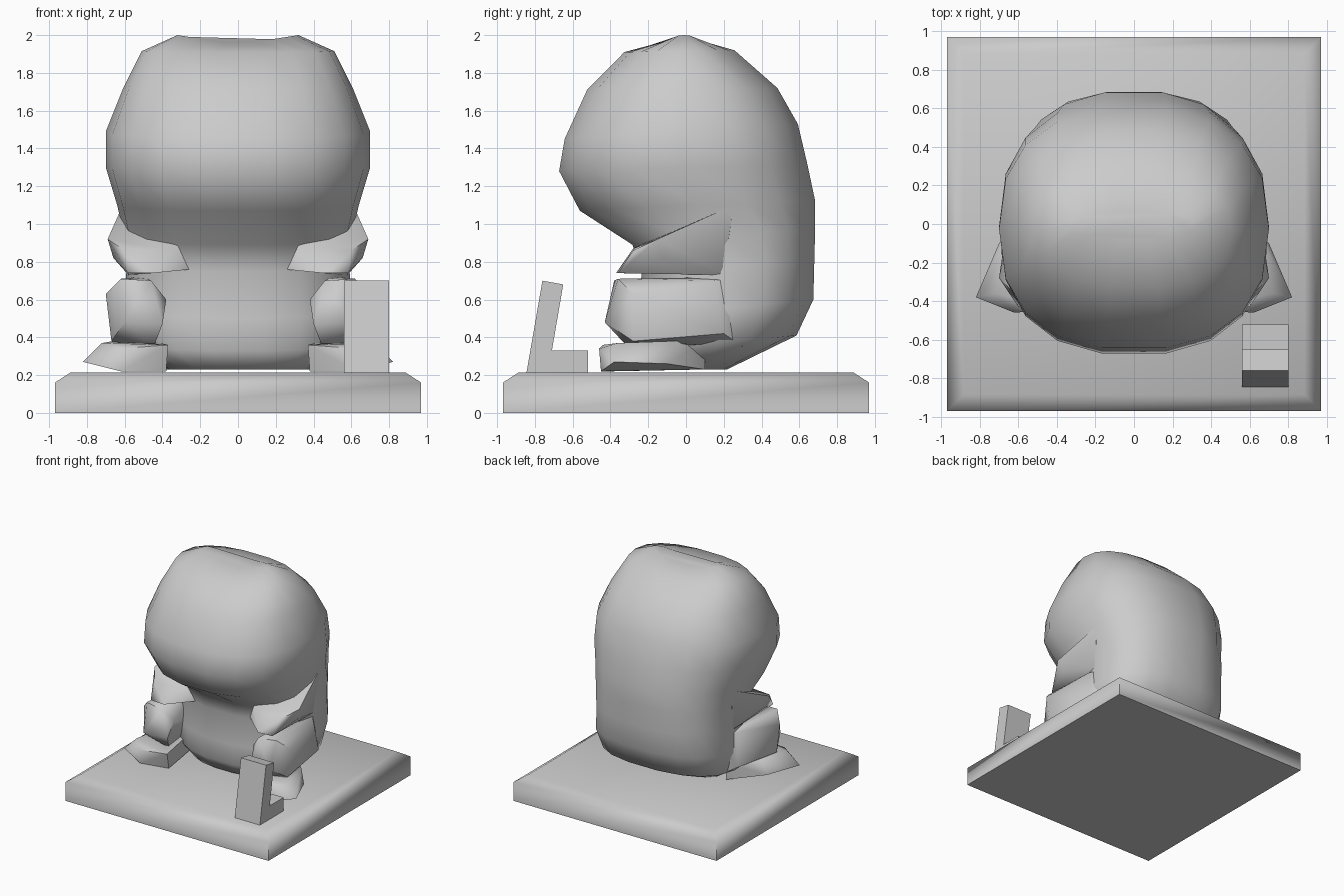
import bpy, bmesh, math
from mathutils import Vector

if "Cube" in bpy.data.objects:
    bpy.data.objects.remove(bpy.data.objects["Cube"])

grey = bpy.data.materials.new("light grey")
grey.diffuse_color = (0.6, 0.6, 0.6, 1)
grey.use_nodes = True
grey.node_tree.nodes["Principled BSDF"].inputs["Base Color"].default_value = grey.diffuse_color


def finish(name, bm, angle):
    bmesh.ops.recalc_face_normals(bm, faces=bm.faces)
    mesh = bpy.data.meshes.new(name)
    bm.to_mesh(mesh)
    bm.free()
    mesh.materials.append(grey)
    obj = bpy.data.objects.new(name, mesh)
    bpy.context.collection.objects.link(obj)
    bpy.ops.object.select_all(action='DESELECT')
    obj.select_set(True)
    bpy.context.view_layer.objects.active = obj
    bpy.ops.object.shade_smooth_by_angle(angle=math.radians(angle))
    return obj


def loft(name, rings, angle):
    bm = bmesh.new()
    rows = [[bm.verts.new(p) for p in ring] for ring in rings]
    for a, b in zip(rows, rows[1:]):
        for i in range(len(a)):
            j = (i + 1) % len(a)
            bm.faces.new((a[i], a[j], b[j], b[i]))
    bm.faces.new(rows[0])
    bm.faces.new(rows[-1])
    return finish(name, bm, angle)


def hull_pair(name, points, angle):
    # faceted limb on both sides
    for side, s in (("right", 1), ("left", -1)):
        bm = bmesh.new()
        for x, y, z in points:
            bm.verts.new((x * s, y, z))
        bmesh.ops.convex_hull(bm, input=bm.verts)
        loose = [v for v in bm.verts if not v.link_faces]
        bmesh.ops.delete(bm, geom=loose, context='VERTS')
        finish(f"{side}_{name}", bm, angle)


# Square plinth with chamfered top rim
def square(r, z):
    return [(-r, -r, z), (r, -r, z), (r, r, z), (-r, r, z)]


loft("plinth", [square(0.97, 0), square(0.97, 0.16), square(0.885, 0.215)], 62)


# Head and hunched body: tilted rounded sections
def section(zf, yf, zb, yb, half_w, n=18, power=0.82):
    pts = []
    for i in range(n):
        a = 2 * math.pi * i / n
        c, s = math.cos(a), math.sin(a)
        x = half_w * math.copysign(abs(c) ** power, c)
        t = 0.5 + 0.5 * math.copysign(abs(s) ** power, s)
        z = zf + (zb - zf) * t
        if z > 1.95:  # shallow dip along the crown
            z -= 0.05 * (1 - abs(x) / half_w)
        pts.append((x, yf + (yb - yf) * t, z))
    return pts


# front z, front y, back z, back y, half width
sections = [
    (2.00, -0.08, 2.00, 0.06, 0.32),
    (1.91, -0.33, 1.92, 0.26, 0.51),
    (1.71, -0.53, 1.72, 0.49, 0.61),
    (1.45, -0.65, 1.53, 0.60, 0.70),
    (1.28, -0.68, 1.32, 0.65, 0.70),
    (1.07, -0.57, 1.13, 0.69, 0.64),
    (0.89, -0.29, 0.98, 0.69, 0.60),
    (0.75, -0.24, 0.80, 0.685, 0.59),
    (0.50, -0.26, 0.60, 0.68, 0.60),
    (0.33, -0.26, 0.41, 0.59, 0.58),
    (0.23, -0.20, 0.23, 0.22, 0.38),
]
loft("body", [section(*s) for s in sections], 75)

# Folded arms
hull_pair("arm", [
    (.42, -.28, .87), (.60, -.28, .86), (.69, -.15, .92), (.66, -.12, .82),
    (.61, .25, 1.10), (.50, .30, 1.10), (.58, -.36, .74), (.45, -.37, .74),
    (.58, .20, .73), (.30, -.22, .90), (.25, -.20, .76)], 50)

# Bent legs
hull_pair("leg", [
    (.38, -.33, .60), (.46, -.38, .70), (.62, -.36, .71), (.70, -.28, .63),
    (.67, -.28, .38), (.40, -.39, .47), (.60, -.43, .48), (.45, -.30, .34),
    (.50, .30, .72), (.61, .15, .70), (.63, .20, .42), (.50, .30, .35)], 50)

# Feet with pointed outer toes
hull_pair("foot", [
    (.38, -.40, .22), (.37, -.44, .36), (.62, -.46, .34), (.62, -.45, .22),
    (.82, -.38, .27), (.72, -.36, .37), (.70, -.10, .26), (.66, -.08, .38),
    (.45, .10, .23), (.45, .10, .38)], 50)

# Leaning upright on a small block
profile = [(-.845, .21), (-.76, .70), (-.65, .68), (-.71, .33), (-.52, .33), (-.52, .21)]
loft("stand", [[(x, y, z) for y, z in profile] for x in (0.56, 0.80)], 30)
